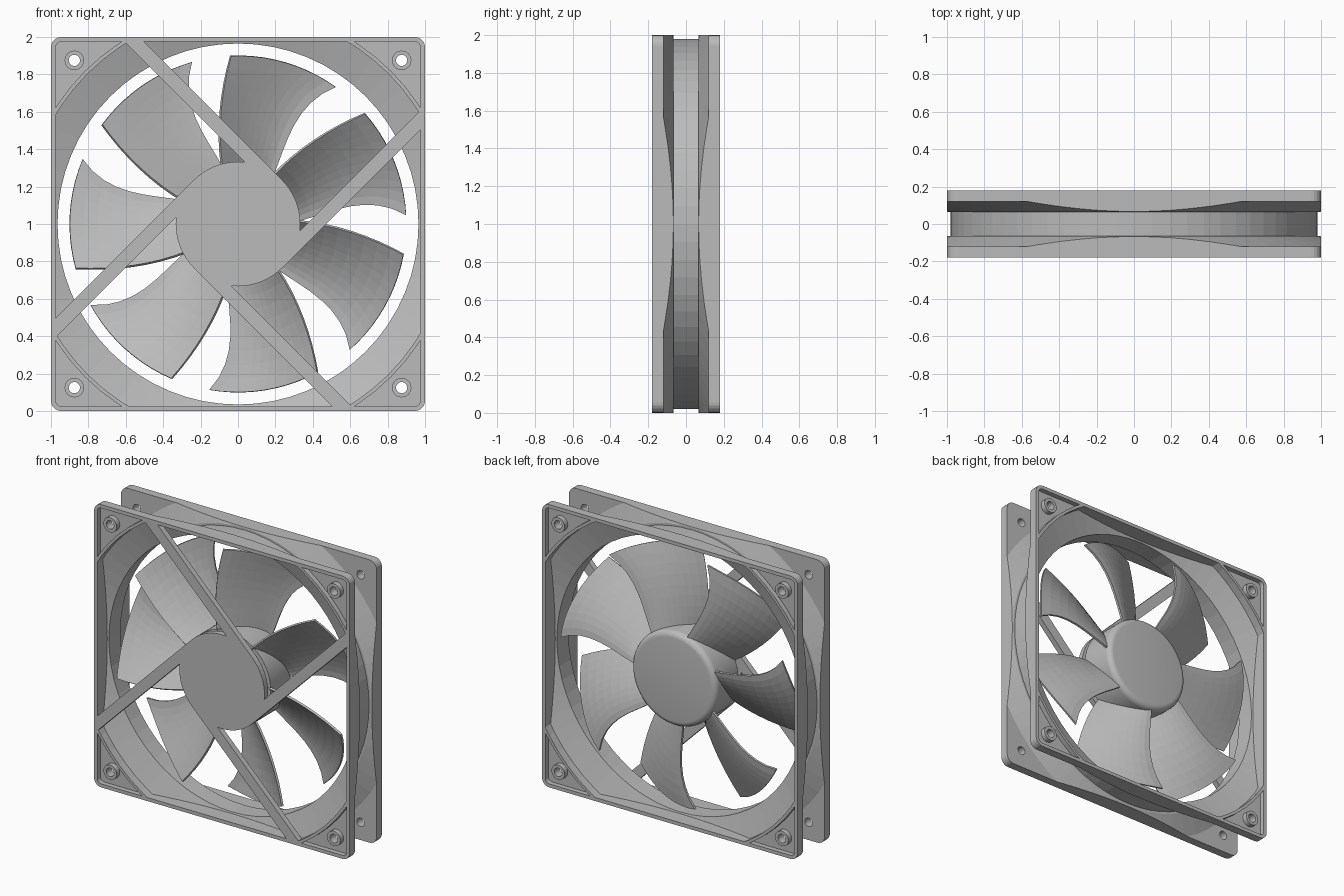
import bpy, bmesh, math
from mathutils import Matrix

if "Cube" in bpy.data.objects:
    bpy.data.objects.remove(bpy.data.objects["Cube"])

SEG = 64
grey = bpy.data.materials.new("grey_plastic")
grey.diffuse_color = (0.5, 0.5, 0.5, 1)
grey.use_nodes = True
grey.node_tree.nodes["Principled BSDF"].inputs["Base Color"].default_value = grey.diffuse_color


def make(name, bm):
    """Turn a bmesh into an object centred on the fan axis."""
    bmesh.ops.recalc_face_normals(bm, faces=bm.faces)
    me = bpy.data.meshes.new(name)
    bm.to_mesh(me)
    bm.free()
    me.materials.append(grey)
    ob = bpy.data.objects.new(name, me)
    ob.location.z = 1
    bpy.context.collection.objects.link(ob)
    return ob


def prism(name, pts, y0, y1):
    """Extrude an (x, z) outline along y."""
    bm = bmesh.new()
    a = [bm.verts.new((x, y0, z)) for x, z in pts]
    b = [bm.verts.new((x, y1, z)) for x, z in pts]
    bm.faces.new(a)
    bm.faces.new(b)
    for i in range(len(a)):
        j = (i + 1) % len(a)
        bm.faces.new((a[i], a[j], b[j], b[i]))
    return make(name, bm)


def lathe(name, prof, ring=False, seg=SEG):
    """Revolve an (r, y) profile about the y axis; ring closes the profile on itself."""
    bm = bmesh.new()
    loops = []
    for r, y in prof:
        loops.append([bm.verts.new((r * math.cos(t), y, r * math.sin(t)))
                      for t in (2 * math.pi * k / seg for k in range(seg))])
    n = len(loops)
    for i in range(n if ring else n - 1):
        a, b = loops[i], loops[(i + 1) % n]
        for k in range(seg):
            m = (k + 1) % seg
            bm.faces.new((a[k], a[m], b[m], b[k]))
    if not ring:
        bm.faces.new(loops[0])
        bm.faces.new(loops[-1])
    return make(name, bm)


def circle(cx, cz, r, n=24):
    return [(cx + r * math.cos(2 * math.pi * k / n), cz + r * math.sin(2 * math.pi * k / n))
            for k in range(n)]


def rounded_square(h, r, n=5):
    pts = []
    for q, (sx, sz) in enumerate(((1, 1), (-1, 1), (-1, -1), (1, -1))):
        for k in range(n + 1):
            t = math.pi / 2 * (q + k / n)
            pts.append((sx * (h - r) + r * math.cos(t), sz * (h - r) + r * math.sin(t)))
    return pts


def boolean(ob, cutter, op="DIFFERENCE"):
    mod = ob.modifiers.new("cut", "BOOLEAN")
    mod.operation = op
    mod.solver = "EXACT"
    mod.object = cutter
    bpy.context.view_layer.update()
    dg = bpy.context.evaluated_depsgraph_get()
    me = bpy.data.meshes.new_from_object(ob.evaluated_get(dg))
    ob.modifiers.clear()
    ob.data = me
    bpy.data.objects.remove(cutter)


# Frame: rounded block, outer waist groove, flared duct
frame = prism("frame", rounded_square(1.0, 0.055), -0.18, 0.18)
half = [(0.98, 0.065), (0.995, 0.065), (1.15, 0.12), (1.6, 0.12)]
boolean(frame, lathe("groove", [(r, -y) for r, y in half] + half[::-1], ring=True))
flare = [(1.137, 0.25), (1.137, 0.12), (0.965, 0.065)]
duct = lathe("duct", [(r, -y) for r, y in flare] + flare[::-1])
boolean(duct, prism("duct_clip", rounded_square(0.975, 0.03), -0.22, 0.22), "INTERSECT")
boolean(frame, duct)

# Corner pockets around screw bosses, on both faces, plus screw holes
corners = [(sx * 0.875, sz * 0.875) for sx in (-1, 1) for sz in (-1, 1)]
for side in (-1, 1):
    pocket = prism("pocket", rounded_square(0.975, 0.03), side * 0.145, side * 0.23)
    boolean(pocket, prism("wall", circle(0, 0, 1.157, SEG), -0.3, 0.3))
    for cx, cz in corners:
        boolean(pocket, prism("boss", circle(cx, cz, 0.052), -0.3, 0.3))
    boolean(frame, pocket)
for cx, cz in corners:
    boolean(frame, prism("hole", circle(cx, cz, 0.03), -0.3, 0.3))

# Motor mount disc and four tangent struts
lathe("motor_mount", [(0.333, -0.18), (0.333, -0.14)])
lathe("motor_core", [(0.27, -0.141), (0.27, -0.10)])
d1, d2, reach, c = 0.26, 0.333, 1.393, math.sqrt(0.5)
outline = [(d2, 0), (d2, reach - d2), (d1, reach - d1), (d1, 0.208)]
for i in range(4):
    strut = prism("strut", [(c * (d - s), c * (d + s)) for d, s in outline], -0.18, -0.14)
    strut.data.transform(Matrix.Rotation(i * math.pi / 2, 4, "Y"))

# Rotor hub with rounded back rim
rim = [(0.293 + 0.04 * math.cos(t), 0.10 + 0.04 * math.sin(t))
       for t in (math.pi / 2 * k / 5 for k in range(6))]
hub = lathe("rotor_hub", [(0.333, -0.11)] + rim)
bpy.context.view_layer.objects.active = hub
hub.select_set(True)
bpy.ops.object.shade_smooth_by_angle(angle=math.radians(35))

# Fan blades: curved edges, steeper toward the leading edge
NU, NV = 10, 8
bm = bmesh.new()
grid = []
for j in range(NV + 1):
    r = 0.315 + (0.90 - 0.315) * j / NV
    f = (r - 0.333) / 0.567
    lead = 13 - 14 * f + f * f
    trail = -38 + 24 * f * (1 - f)
    row = []
    for i in range(NU + 1):
        t = i / NU
        a = math.radians(92.5 + lead + (trail - lead) * t)
        y = -0.11 + 0.22 * (1 - (1 - t) ** 1.5)
        row.append(bm.verts.new((r * math.cos(a), y, r * math.sin(a))))
    grid.append(row)
for j in range(NV):
    for i in range(NU):
        bm.faces.new((grid[j][i], grid[j][i + 1], grid[j + 1][i + 1], grid[j + 1][i]))
blade = make("blade", bm)
solid = blade.modifiers.new("thickness", "SOLIDIFY")
solid.thickness = 0.014
solid.offset = 0
for k in range(1, 7):
    other = blade.copy()
    other.rotation_euler.y = 2 * math.pi * k / 7
    bpy.context.collection.objects.link(other)
